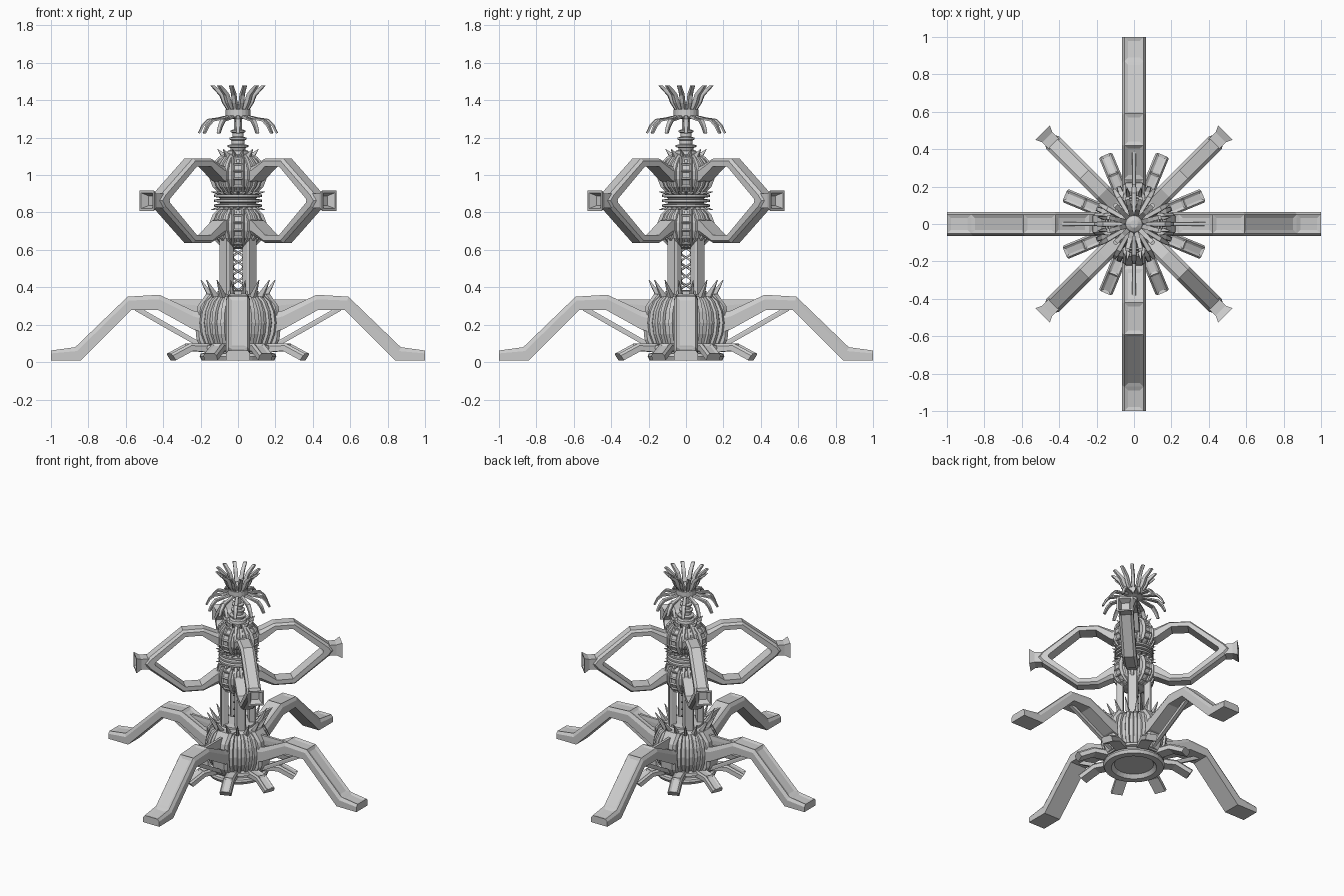
import bpy, bmesh
from math import sin, cos, pi, radians
from mathutils import Vector

MID = 0.863   # mirror height of the twin upper pods


def loft(bm, loops):
    """Skin a list of closed loops and cap both ends."""
    rings = [[bm.verts.new(p) for p in lp] for lp in loops]
    n = len(rings[0])
    faces = []
    for a, b in zip(rings, rings[1:]):
        for i in range(n):
            j = (i + 1) % n
            faces.append(bm.faces.new((a[i], a[j], b[j], b[i])))
    bm.faces.new(rings[0][::-1])
    bm.faces.new(rings[-1])
    return faces


def finish(name, bm):
    bmesh.ops.recalc_face_normals(bm, faces=bm.faces[:])
    me = bpy.data.meshes.new(name)
    bm.to_mesh(me)
    bm.free()
    ob = bpy.data.objects.new(name, me)
    bpy.context.collection.objects.link(ob)
    return ob


def lathe(name, profile, seg=32):
    bm = bmesh.new()
    loft(bm, [[(r * cos(2 * pi * i / seg), r * sin(2 * pi * i / seg), z)
               for i in range(seg)] for r, z in profile])
    return finish(name, bm)


def polar(r, t, z, a):
    return Vector((r * cos(a) - t * sin(a), r * sin(a) + t * cos(a), z))


def limb(name, tops, bots, half, n, phase=0.0, flat=0.75, groove=None):
    """Chamfered beam in a radial plane (r, z), repeated n times round the axis."""
    halves = half if isinstance(half, (list, tuple)) else [half] * len(tops)
    bm = bmesh.new()
    for k in range(n):
        a = radians(phase) + 2 * pi * k / n
        loops = []
        for (tr, tz), (br, bz), h in zip(tops, bots, halves):
            mr, mz = br + (tr - br) * .7, bz + (tz - bz) * .7
            sec = [(br, -h, bz), (mr, -h, mz), (tr, -h * flat, tz),
                   (tr, h * flat, tz), (mr, h, mz), (br, h, bz)]
            loops.append([polar(r, t, z, a) for r, t, z in sec])
        faces = loft(bm, loops)
        if groove:                       # sunken slots along the outer face
            top = [faces[i * 6 + 2] for i in range(len(tops) - 1)]
            bmesh.ops.recalc_face_normals(bm, faces=bm.faces[:])
            bmesh.ops.inset_individual(bm, faces=top, thickness=groove, depth=-0.008)
    return finish(name, bm)


def ribs(name, profile, rise, half, n, phase=0.0):
    limb(name, [(r + rise, z) for r, z in profile],
         [(r - 0.02, z) for r, z in profile], half, n, phase)


def flip(pts):
    return [(r, 2 * MID - z) for r, z in pts]


# Base plate with a recessed underside
lathe("base_plate", [(0.13, 0.035), (0.15, 0.01), (0.195, 0.01), (0.205, 0.03),
                     (0.2, 0.045), (0.18, 0.05), (0.18, 0.065), (0.2, 0.07),
                     (0.195, 0.09), (0.15, 0.1)])

# Main pod and its ribs
pod = [(0.15, 0.075), (0.175, 0.1), (0.195, 0.15), (0.203, 0.21),
       (0.195, 0.27), (0.17, 0.325), (0.14, 0.352)]
lathe("main_pod", pod + [(0.11, 0.365), (0.11, 0.38), (0.07, 0.385)])
ribs("main_pod_ribs", pod, 0.015, 0.014, 24, 7.5)
limb("main_pod_spikes", [(0.16, 0.345), (0.18, 0.385), (0.205, 0.44)],
     [(0.125, 0.35), (0.16, 0.39), (0.2, 0.44)], [0.012, 0.009, 0.001], 16, 11.25)

# Four long legs with gussets and struts
limb("legs", [(0.16, 0.255), (0.24, 0.275), (0.42, 0.36), (0.59, 0.35), (0.87, 0.08), (1.0, 0.062)],
     [(0.16, 0.15), (0.24, 0.175), (0.43, 0.28), (0.57, 0.28), (0.84, 0.01), (1.0, 0.01)],
     0.065, 4, flat=0.8, groove=0.03)
limb("leg_gussets", [(0.13, 0.335), (0.45, 0.335)], [(0.13, 0.2), (0.42, 0.3)], 0.012, 4)
limb("leg_struts", [(0.18, 0.095), (0.54, 0.3)], [(0.19, 0.07), (0.55, 0.275)], 0.012, 4)
limb("pod_leg_mounts", [(0.19, 0.06), (0.222, 0.12), (0.23, 0.21), (0.215, 0.3), (0.17, 0.365)],
     [(0.15, 0.06), (0.17, 0.12), (0.17, 0.21), (0.16, 0.3), (0.1, 0.36)], 0.06, 4)

# Eight short feet round the base
limb("short_feet", [(0.14, 0.1), (0.29, 0.1), (0.4, 0.045)],
     [(0.14, 0.05), (0.275, 0.06), (0.375, 0.01)], 0.038, 8, 22.5, groove=0.018)

# Open column: posts and a twisted core
limb("column_posts", [(0.115, 0.34), (0.115, 0.67)], [(0.07, 0.34), (0.07, 0.67)],
     0.035, 4, 45)
cu = bpy.data.curves.new("column_twist", 'CURVE')
cu.dimensions = '3D'
cu.bevel_depth = 0.006
cu.bevel_resolution = 1
for s in range(2):
    sp = cu.splines.new('POLY')
    N = 60
    sp.points.add(N)
    for i, p in enumerate(sp.points):
        a = 2 * pi * 3 * i / N + s * pi
        p.co = (0.028 * cos(a), 0.028 * sin(a), 0.36 + 0.3 * i / N, 1)
bpy.context.collection.objects.link(bpy.data.objects.new("column_twist", cu))

# Twin upper pods with ribs, spikes and arms, mirrored about MID
ball = [(0.136 * cos(radians(d)), 1.0 + 0.125 * sin(radians(d)))
        for d in (-52, -30, -10, 10, 30, 50, 65)]
arm_t = [(0.09, 1.035), (0.15, 1.05), (0.235, 1.088), (0.375, 1.088), (0.61, 0.9), (0.64, 0.863)]
arm_b = [(0.09, 0.955), (0.15, 0.97), (0.25, 1.045), (0.36, 1.045), (0.56, 0.875), (0.565, 0.863)]
spk_t = [(0.09, 1.095), (0.115, 1.14)]
spk_b = [(0.06, 1.105), (0.113, 1.14)]
low_t = [(0.1, 0.893), (0.145, 0.91)]
low_b = [(0.1, 0.91), (0.145, 0.912)]
for side, f in (("upper", list), ("lower", flip)):
    lathe(side + "_pod", f([(0.06, 0.88)] + ball + [(0.03, 1.122)]))
    ribs(side + "_pod_ribs", f(ball), 0.01, 0.011, 20, 9)
    limb(side + "_pod_side_panels", f([(r + 0.018, z) for r, z in ball]),
         f([(r - 0.03, z) for r, z in ball]), 0.035, 4, 0, groove=0.012)
    limb(side + "_arms", f(arm_t), f(arm_b), 0.048, 4, 45, flat=0.65)
    limb(side + "_waist_spikes", f(low_t), f(low_b), [0.011, 0.001], 20)
    if side == "upper":
        limb("upper_pod_spikes", spk_t, spk_b, [0.012, 0.001], 12, 15)

# Stacked waist discs between the pods
waist = [(0.09, 0.81)]
for z in (0.837, 0.863, 0.889):
    waist += [(0.095, z - 0.011), (0.128, z - 0.006), (0.128, z + 0.006), (0.095, z + 0.011)]
lathe("waist_discs", waist + [(0.09, 0.915)])

# Flared square sockets at the arm tips
bm = bmesh.new()
for k in range(4):
    a = pi / 4 + k * pi / 2
    loft(bm, [[polar(r, t * h, MID + v * h, a) for t, v in ((-1, -1), (1, -1), (1, 1), (-1, 1))]
              for r, h in ((0.57, 0.03), (0.6, 0.038), (0.655, 0.038), (0.69, 0.054),
                           (0.69, 0.042), (0.65, 0.026))])
finish("arm_sockets", bm)

# Stepped neck and crown hub
lathe("neck", [(0.06, 1.11), (0.055, 1.13), (0.04, 1.135), (0.04, 1.145), (0.055, 1.15),
               (0.055, 1.16), (0.035, 1.165), (0.035, 1.185), (0.046, 1.19), (0.046, 1.2),
               (0.03, 1.205), (0.03, 1.225), (0.04, 1.23), (0.04, 1.238), (0.022, 1.245),
               (0.022, 1.32)], 20)
lathe("crown_hub", [(0.03, 1.3), (0.062, 1.308), (0.066, 1.315), (0.066, 1.35),
                    (0.05, 1.355), (0.04, 1.375), (0.02, 1.388)], 20)

# Drooping and rising crown fronds
limb("drooping_fronds", [(0.05, 1.322), (0.11, 1.308), (0.165, 1.3), (0.195, 1.268), (0.215, 1.225)],
     [(0.05, 1.305), (0.11, 1.295), (0.158, 1.287), (0.183, 1.26), (0.203, 1.222)],
     [0.01, 0.013, 0.015, 0.013, 0.01], 12)
limb("rising_fronds", [(0.055, 1.34), (0.085, 1.385), (0.1, 1.425), (0.125, 1.45), (0.15, 1.478)],
     [(0.035, 1.345), (0.062, 1.395), (0.08, 1.435), (0.107, 1.46), (0.135, 1.48)],
     [0.01, 0.013, 0.013, 0.011, 0.012], 12, 15)
